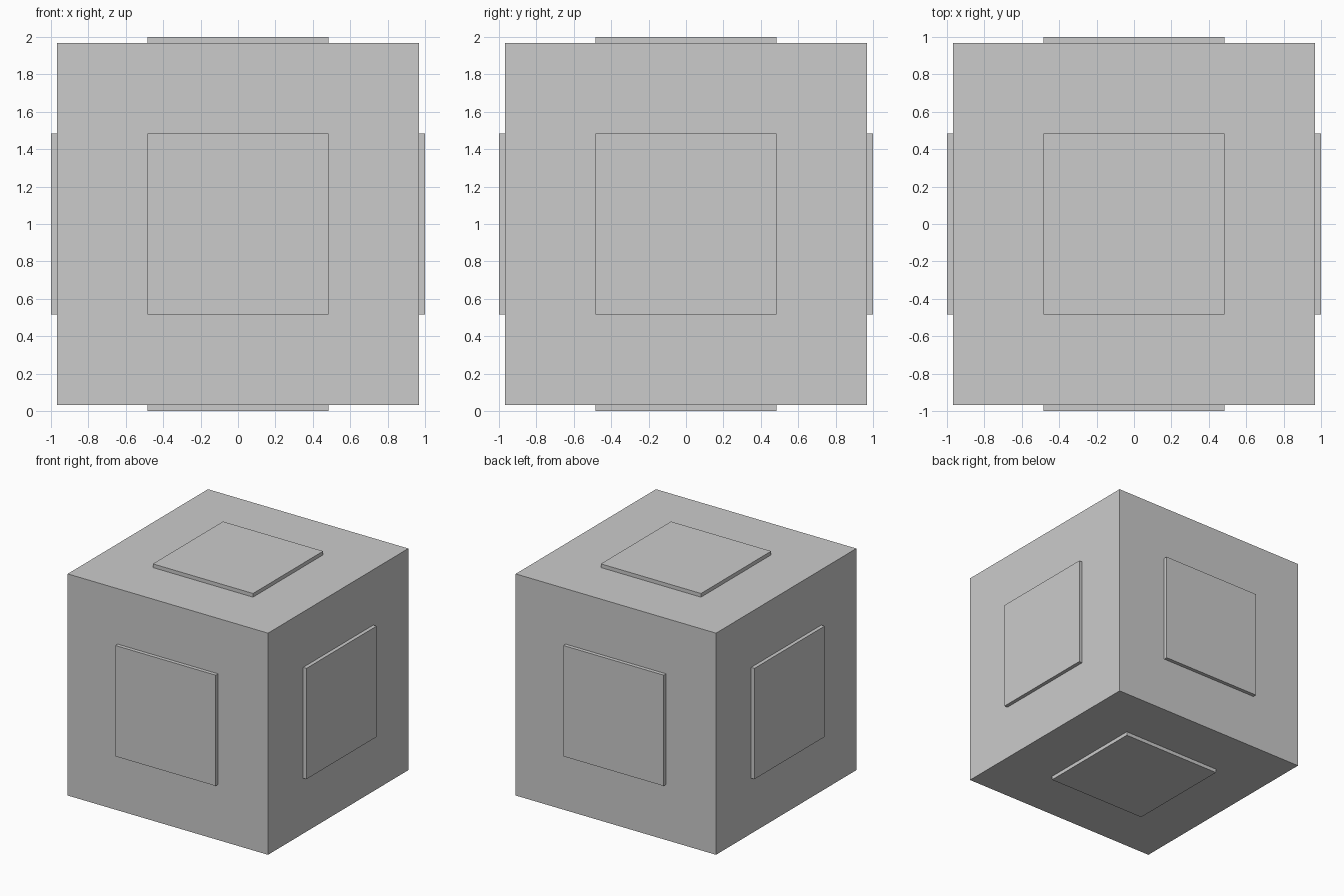
import bpy
import bmesh

if "Cube" in bpy.data.objects:
    bpy.data.objects.remove(bpy.data.objects["Cube"])

HALF = 30 / 31        # half width of the cube body
PANEL = HALF / 2      # half width of the raised panels
RISE = 1 - HALF       # panel height above each face

# Cube body
bm = bmesh.new()
bmesh.ops.create_cube(bm, size=2 * HALF)
sides = list(bm.faces)

# Inset a square on every side, then raise it into a panel
bmesh.ops.inset_individual(bm, faces=sides, thickness=HALF - PANEL, use_even_offset=True)
panels = bmesh.ops.extrude_discrete_faces(bm, faces=sides)["faces"]
for face in panels:
    face.normal_update()
    bmesh.ops.translate(bm, verts=face.verts, vec=face.normal * RISE)

bmesh.ops.translate(bm, verts=bm.verts, vec=(0, 0, 1))
bmesh.ops.recalc_face_normals(bm, faces=bm.faces)

mesh = bpy.data.meshes.new("panelled_cube")
bm.to_mesh(mesh)
bm.free()
bpy.context.collection.objects.link(bpy.data.objects.new("panelled_cube", mesh))
